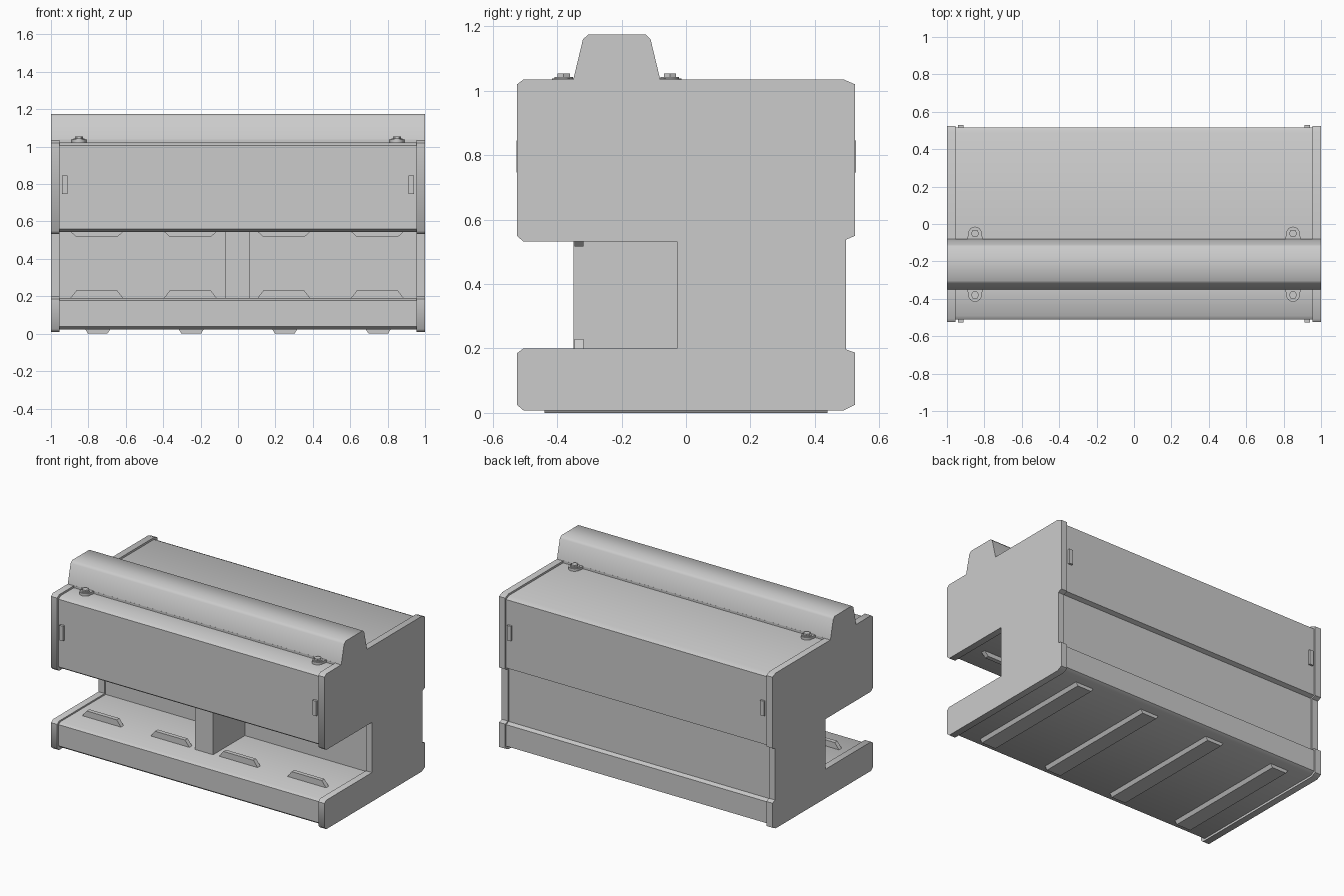
import bpy, bmesh, math

cube = bpy.data.objects.get("Cube")
if cube:
    bpy.data.objects.remove(cube)

grey = bpy.data.materials.new("plain_grey")
grey.use_nodes = True
colour = (0.6, 0.6, 0.6, 1)
grey.diffuse_color = colour
grey.node_tree.nodes["Principled BSDF"].inputs["Base Color"].default_value = colour


def finish(name, bm, smooth=0):
    bmesh.ops.recalc_face_normals(bm, faces=bm.faces)
    mesh = bpy.data.meshes.new(name)
    bm.to_mesh(mesh)
    bm.free()
    mesh.materials.append(grey)
    obj = bpy.data.objects.new(name, mesh)
    bpy.context.collection.objects.link(obj)
    if smooth:
        bpy.ops.object.select_all(action='DESELECT')
        obj.select_set(True)
        bpy.context.view_layer.objects.active = obj
        bpy.ops.object.shade_smooth_by_angle(angle=math.radians(smooth))
    return obj


def prism(name, points, axis, start, end, smooth=0):
    """Extrude a 2D outline along x, y or z."""
    def place(p, d):
        return {"x": (d, *p), "y": (p[0], d, p[1]), "z": (*p, d)}[axis]
    bm = bmesh.new()
    a = [bm.verts.new(place(p, start)) for p in points]
    b = [bm.verts.new(place(p, end)) for p in points]
    bm.faces.new(a)
    bm.faces.new(b)
    for i in range(len(points)):
        j = (i + 1) % len(points)
        bm.faces.new((a[i], a[j], b[j], b[i]))
    return finish(name, bm, smooth)


def box(name, x0, x1, y0, y1, z0, z1):
    return prism(name, [(x0, y0), (x1, y0), (x1, y1), (x0, y1)], "z", z0, z1)


# Side outline (y, z): hood first, then clockwise around the case
hood = [(-0.35, 1.035), (-0.32, 1.16), (-0.303, 1.175), (-0.125, 1.175),
        (-0.11, 1.16), (-0.08, 1.035)]
case = [(0.49, 1.035), (0.525, 1.02), (0.525, 0.55), (0.497, 0.538),
        (0.497, 0.197), (0.525, 0.187), (0.525, 0.025), (0.49, 0.008),
        (-0.505, 0.008), (-0.525, 0.025), (-0.525, 0.185), (-0.505, 0.2),
        (-0.028, 0.2), (-0.028, 0.532), (-0.505, 0.532), (-0.525, 0.55),
        (-0.525, 1.02), (-0.505, 1.035)]

# End panels joined by the full-width hood
bm = bmesh.new()


def ring(points, x):
    return [bm.verts.new((x, y, z)) for y, z in points]


outer_hoods = []
for side in (-1, 1):
    top, rim = ring(hood, side), ring(case, side)
    bm.faces.new(top + rim)
    outer_hoods.append(top)
    outer = [top[-1]] + rim + [top[0]]
    inner = ring([hood[-1]] + case + [hood[0]], side * 0.955)
    bm.faces.new(inner)
    for i in range(len(outer) - 1):
        bm.faces.new((outer[i], outer[i + 1], inner[i + 1], inner[i]))
a, b = outer_hoods
for i in range(len(hood) - 1):
    bm.faces.new((a[i], a[i + 1], b[i + 1], b[i]))
finish("end_panels_and_hood", bm, 50)

# Main body set slightly inside the end panels
body = [(-0.49, 1.022), (-0.35, 1.022), (-0.35, 1.037), (-0.08, 1.037),
        (-0.08, 1.022), (0.485, 1.022), (0.515, 1.007), (0.515, 0.555),
        (0.487, 0.545), (0.487, 0.19), (0.515, 0.18), (0.515, 0.038),
        (0.485, 0.022), (-0.49, 0.022), (-0.51, 0.038), (-0.51, 0.178),
        (-0.49, 0.19), (-0.018, 0.19), (-0.018, 0.545), (-0.49, 0.545),
        (-0.51, 0.56), (-0.51, 1.007)]
prism("main_body", body, "x", -0.96, 0.96, 50)

# Centre divider in the front recess
box("centre_divider", -0.07, 0.063, -0.35, -0.015, 0.185, 0.55)

# Tapered guide tabs on the recess floor and ceiling, and bottom ribs
for n in range(4):
    x = -0.75 + n * 0.5
    for place, base, tip in (("lower", 0.185, 0.23), ("upper", 0.55, 0.517)):
        tab = [(x - 0.15, base), (x + 0.14, base), (x + 0.105, tip), (x - 0.115, tip)]
        prism(f"{place}_guide_tab_{n + 1}", tab, "y", -0.346, -0.318)
    rib = [(x - 0.068, 0.025), (x + 0.068, 0.025), (x + 0.052, 0), (x - 0.052, 0)]
    prism(f"bottom_rib_{n + 1}", rib, "y", -0.44, 0.44)

# Small clips at the outer edges of the front and back
for sx, side in ((-1, "right"), (1, "left")):
    xs = sorted((sx * 0.912, sx * 0.94))
    box(f"front_{side}_clip", *xs, -0.526, -0.505, 0.747, 0.845)
    box(f"back_{side}_clip", *xs, 0.51, 0.528, 0.747, 0.845)

    # Rounded hood lugs with hexagonal bolts
    for end, root, way in (("front", -0.345, -1), ("back", -0.085, 1)):
        x, y = sx * 0.85, root + way * 0.035
        lug = [(x + 0.042, root), (x - 0.042, root)]
        for k in range(9):
            t = math.pi * (1 - k / 8)
            lug.append((x + 0.036 * math.cos(t), y + way * 0.036 * math.sin(t)))
        prism(f"{end}_{side}_lug", lug, "z", 1.015, 1.039, 30)
        for part, r, sides, z in (("washer", 0.029, 16, 1.043), ("bolt", 0.022, 6, 1.054)):
            pts = [(x + r * math.cos(k * math.tau / sides),
                    y + r * math.sin(k * math.tau / sides)) for k in range(sides)]
            prism(f"{end}_{side}_{part}", pts, "z", 1.03, z, 35)
